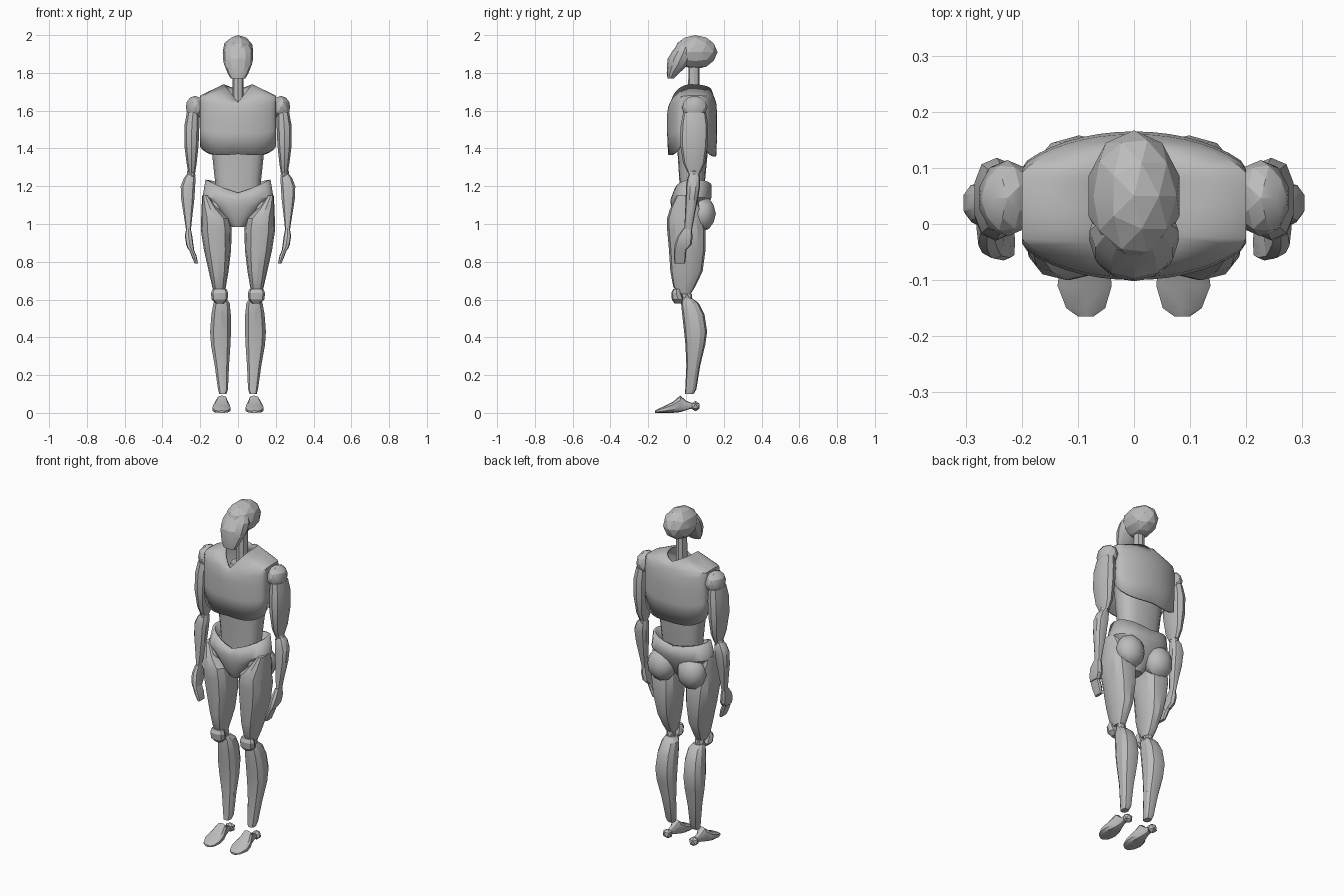
import bpy, bmesh, math
from mathutils import Vector

cube = bpy.data.objects.get("Cube")
if cube:
    bpy.data.objects.remove(cube)

grey = bpy.data.materials.new("plain grey")
grey.use_nodes = True
grey.diffuse_color = (0.5, 0.5, 0.5, 1)
grey.node_tree.nodes["Principled BSDF"].inputs["Base Color"].default_value = (0.5, 0.5, 0.5, 1)


def finish(bm, name, angle=30, side=1, shell=0):
    """Turn a bmesh into an object; side -1 mirrors it, shell gives it a wall."""
    if side < 0:
        bmesh.ops.scale(bm, vec=(-1, 1, 1), verts=bm.verts)
    bmesh.ops.recalc_face_normals(bm, faces=bm.faces)
    mesh = bpy.data.meshes.new(name)
    bm.to_mesh(mesh)
    bm.free()
    mesh.materials.append(grey)
    ob = bpy.data.objects.new(name, mesh)
    bpy.context.collection.objects.link(ob)
    if shell:
        mod = ob.modifiers.new("wall", "SOLIDIFY")
        mod.thickness = shell
        mod.offset = -1
    bpy.ops.object.select_all(action="DESELECT")
    ob.select_set(True)
    bpy.context.view_layer.objects.active = ob
    bpy.ops.object.shade_smooth_by_angle(angle=math.radians(angle))
    return ob


def loft(name, rows, n=10, p=0.8, axis="z", caps=(True, True), clamp=9, **kw):
    """Rows: position, x0, x1, y0, y1 and optional lifts for front, back, sides."""
    bm = bmesh.new()
    rings = []
    for t, x0, x1, y0, y1, *lift in rows:
        front, back, flank = lift or (0, 0, 0)
        ring = []
        for i in range(n):
            a = 2 * math.pi * (i + 0.5 * (n % 4 != 0)) / n
            c, s = math.cos(a), math.sin(a)
            x = (x0 + x1) / 2 + (x1 - x0) / 2 * math.copysign(abs(c) ** p, c)
            y = (y0 + y1) / 2 + (y1 - y0) / 2 * math.copysign(abs(s) ** p, s)
            x = max(-clamp, min(clamp, x))
            z = t + (front if s < 0 else back) * (1 - abs(c)) + flank * abs(c) ** 4
            ring.append(bm.verts.new((x, y, z) if axis == "z" else (x, t, y)))
        rings.append(ring)
    for a, b in zip(rings, rings[1:]):
        for i in range(n):
            bm.faces.new((a[i], a[(i + 1) % n], b[(i + 1) % n], b[i]))
    if caps[0]:
        bm.faces.new(rings[0])
    if caps[1]:
        bm.faces.new(rings[-1])
    return finish(bm, name, **kw)


def ball(name, centre, radii, detail=2, **kw):
    bm = bmesh.new()
    bmesh.ops.create_icosphere(bm, subdivisions=detail, radius=1)
    for v in bm.verts:
        v.co = Vector(centre) + Vector([v.co[i] * radii[i] for i in range(3)])
    return finish(bm, name, **kw)


# Head and neck
ball("skull", (0, 0.05, 1.91), (0.085, 0.117, 0.09), angle=15)
loft("face", [(1.77, -0.038, 0.038, -0.098, -0.065), (1.80, -0.056, 0.056, -0.102, -0.035),
              (1.845, -0.074, 0.074, -0.1, 0.015), (1.875, -0.08, 0.08, -0.097, 0.04),
              (1.915, -0.079, 0.079, -0.072, 0.05), (1.95, -0.06, 0.06, -0.045, 0.05)],
     n=12, p=1.0, angle=20)
loft("neck", [(1.60, -0.03, 0.03, 0.01, 0.072), (1.86, -0.028, 0.028, 0.013, 0.07)], n=8)

# Chest shell with arched flanks and an open neckline
loft("chest_shell", [(1.35, -0.235, 0.235, -0.095, 0.16, 0.02, 0.01, 0.1),
                     (1.48, -0.24, 0.24, -0.1, 0.165, 0, 0, 0.04),
                     (1.58, -0.24, 0.24, -0.1, 0.165),
                     (1.64, -0.24, 0.24, -0.095, 0.16, -0.02, 0, 0.015),
                     (1.68, -0.235, 0.235, -0.085, 0.15, -0.04, -0.01, 0),
                     (1.74, -0.075, 0.075, -0.075, 0.135, -0.095, -0.03, 0)],
     n=48, p=1.0, caps=(False, False), clamp=0.2, shell=0.012, angle=35)
loft("collar_base", [(1.56, -0.09, 0.09, -0.03, 0.1), (1.64, -0.06, 0.06, -0.02, 0.09)], n=8)

# Waist
loft("abdomen", [(1.13, -0.115, 0.115, -0.035, 0.09), (1.22, -0.121, 0.121, -0.035, 0.1),
                 (1.38, -0.138, 0.138, -0.045, 0.115), (1.55, -0.15, 0.15, -0.05, 0.12)],
     n=16, p=0.75, angle=35)

# Pelvis with a rim that dips at the front
loft("pelvis", [(0.985, -0.035, 0.035, -0.045, 0.045), (1.03, -0.075, 0.075, -0.068, 0.085),
                (1.09, -0.13, 0.13, -0.08, 0.115), (1.14, -0.188, 0.188, -0.082, 0.135, -0.01, 0, 0),
                (1.235, -0.172, 0.172, -0.065, 0.135, -0.07, -0.03, 0)],
     n=20, p=0.85, caps=(True, False), shell=0.015, angle=35)

for word, s in (("left", 1), ("right", -1)):
    # Leg
    ball(word + "_buttock", (0.098, 0.085, 1.055), (0.085, 0.073, 0.095), side=s, angle=25)
    ball(word + "_hip_joint", (0.125, 0.01, 1.09), (0.06, 0.07, 0.06), side=s)
    loft(word + "_thigh", [(0.63, 0.07, 0.125, -0.045, 0.025), (0.67, 0.064, 0.137, -0.068, 0.05),
                           (0.75, 0.05, 0.155, -0.083, 0.088), (0.86, 0.037, 0.18, -0.09, 0.103),
                           (0.97, 0.033, 0.197, -0.1, 0.104), (1.03, 0.045, 0.195, -0.1, 0.09),
                           (1.08, 0.1, 0.193, -0.085, 0.08), (1.15, 0.155, 0.19, -0.05, 0.05)],
         n=12, side=s, angle=28)
    loft(word + "_kneecap", [(0.58, 0.075, 0.117, -0.06, -0.02), (0.6, 0.055, 0.14, -0.075, -0.01),
                             (0.635, 0.052, 0.143, -0.078, -0.025), (0.655, 0.06, 0.135, -0.068, -0.03)],
         n=8, side=s)
    ball(word + "_knee_joint", (0.095, 0.005, 0.615), (0.03, 0.03, 0.033), 1, side=s)
    loft(word + "_shin", [(0.1, 0.06, 0.1, -0.006, 0.04), (0.125, 0.052, 0.107, -0.004, 0.055),
                          (0.25, 0.046, 0.125, 0.002, 0.075), (0.36, 0.038, 0.145, -0.003, 0.102),
                          (0.43, 0.035, 0.15, -0.01, 0.112), (0.52, 0.036, 0.143, -0.02, 0.098),
                          (0.58, 0.042, 0.132, -0.026, 0.068), (0.605, 0.06, 0.12, -0.024, 0.035)],
         n=10, side=s, angle=28)
    loft(word + "_foot", [(-0.165, 0.072, 0.1, 0, 0.012), (-0.15, 0.05, 0.122, 0, 0.02),
                          (-0.11, 0.038, 0.138, 0, 0.038), (-0.07, 0.042, 0.133, 0, 0.058),
                          (-0.03, 0.055, 0.115, 0.004, 0.092), (0.0, 0.068, 0.104, 0.014, 0.064),
                          (0.045, 0.073, 0.099, 0.028, 0.048)],
         n=10, p=0.7, axis="y", side=s)
    ball(word + "_heel", (0.086, 0.05, 0.036), (0.03, 0.026, 0.028), 1, side=s)

    # Arm
    ball(word + "_shoulder", (0.226, 0.046, 1.617), (0.052, 0.068, 0.062), side=s, angle=20)
    loft(word + "_upper_arm", [(1.27, 0.226, 0.264, 0.01, 0.075), (1.32, 0.218, 0.273, -0.015, 0.1),
                               (1.42, 0.207, 0.286, -0.03, 0.115), (1.52, 0.203, 0.286, -0.028, 0.118),
                               (1.59, 0.204, 0.272, -0.015, 0.107)],
         n=10, side=s, angle=28)
    ball(word + "_elbow", (0.248, 0.042, 1.265), (0.026, 0.035, 0.03), 1, side=s)
    loft(word + "_forearm", [(0.96, 0.25, 0.274, -0.01, 0.03), (1.04, 0.241, 0.287, -0.006, 0.045),
                             (1.13, 0.23, 0.302, -0.002, 0.063), (1.2, 0.225, 0.305, 0.0, 0.075),
                             (1.245, 0.224, 0.287, 0.008, 0.075), (1.27, 0.23, 0.265, 0.02, 0.065)],
         n=10, side=s, angle=28)
    loft(word + "_palm", [(0.865, 0.232, 0.264, -0.062, 0.005), (0.89, 0.236, 0.274, -0.06, 0.03),
                          (0.935, 0.242, 0.281, -0.045, 0.035), (0.975, 0.25, 0.275, -0.015, 0.03)],
         n=8, p=0.6, side=s)
    loft(word + "_fingers", [(0.79, 0.212, 0.229, -0.06, -0.005), (0.83, 0.219, 0.246, -0.065, 0.0),
                             (0.868, 0.235, 0.26, -0.062, 0.002)],
         n=8, p=0.5, side=s)
